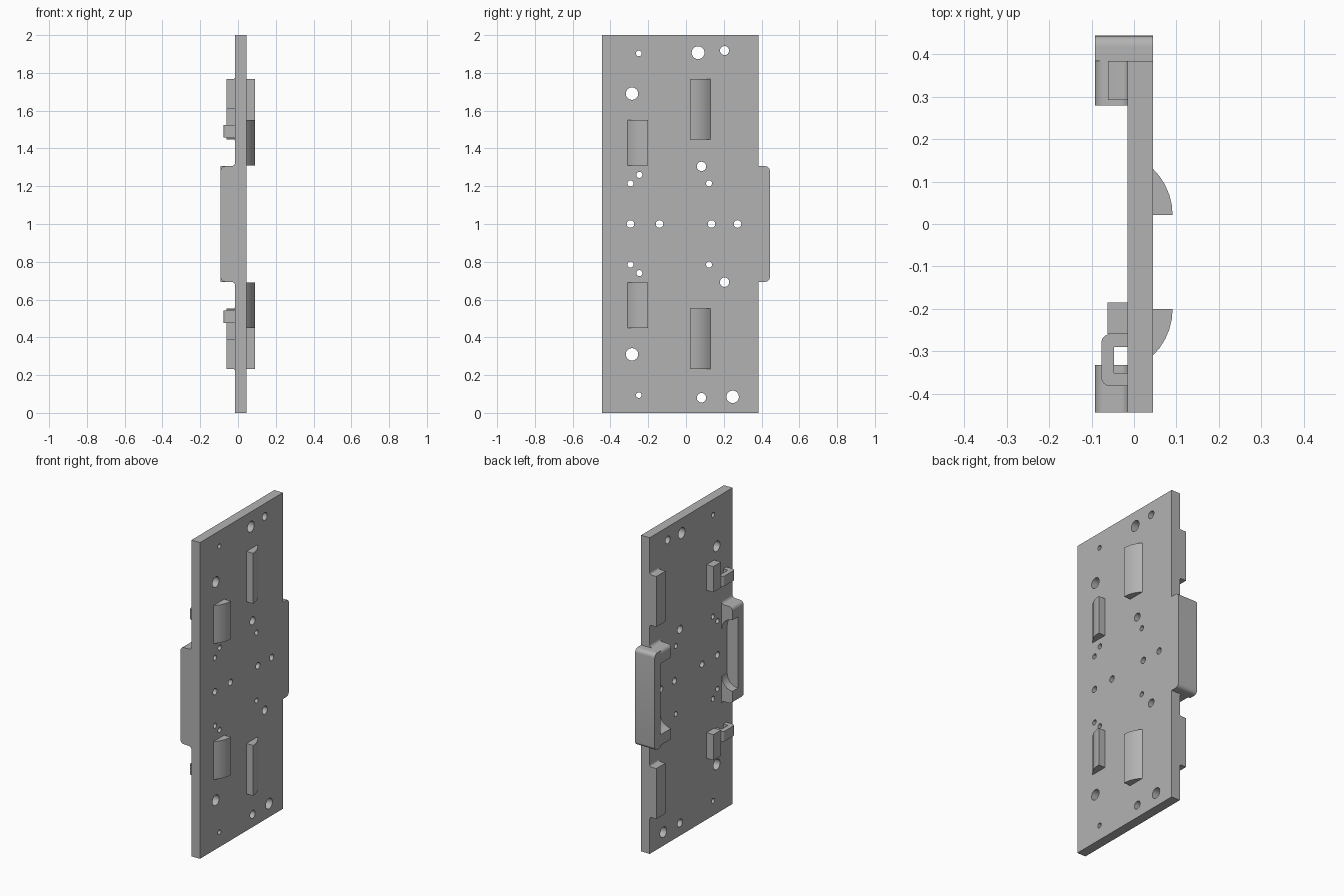
import bpy, bmesh, math
from mathutils import Matrix

cube = bpy.data.objects.get("Cube")
if cube:
    bpy.data.objects.remove(cube, do_unlink=True)

grey = bpy.data.materials.new("plain_grey")
grey.use_nodes = True
GREY = (0.45, 0.45, 0.45, 1)
grey.diffuse_color = GREY
grey.node_tree.nodes["Principled BSDF"].inputs["Base Color"].default_value = GREY

# Main levels: plate faces, plate edges and the outer face of the handles
BACK, FACE = -0.015, 0.045
Y0, Y1 = -0.444, 0.384
OUT = -0.092


def finish(bm, name):
    bmesh.ops.recalc_face_normals(bm, faces=bm.faces)
    mesh = bpy.data.meshes.new(name)
    bm.to_mesh(mesh)
    bm.free()
    mesh.materials.append(grey)
    ob = bpy.data.objects.new(name, mesh)
    bpy.context.collection.objects.link(ob)
    return ob


def smooth(ob):
    bpy.ops.object.select_all(action='DESELECT')
    ob.select_set(True)
    bpy.context.view_layer.objects.active = ob
    bpy.ops.object.shade_smooth_by_angle(angle=math.radians(30))


def extrude(name, profile, axis, lo, hi):
    """Extrude a 2D profile (its coordinates in x, y, z order) along an axis."""
    bm = bmesh.new()
    verts = []
    for p in profile:
        co = list(p)
        co.insert(axis, lo)
        verts.append(bm.verts.new(co))
    face = bm.faces.new(verts)
    side = bmesh.ops.extrude_face_region(bm, geom=[face])["geom"]
    shift = [0, 0, 0]
    shift[axis] = hi - lo
    bmesh.ops.translate(bm, vec=shift, verts=[v for v in side if isinstance(v, bmesh.types.BMVert)])
    ob = finish(bm, name)
    smooth(ob)
    return ob


def arc(cx, cy, r, a0, a1, n=6):
    return [(cx + r * math.cos(math.radians(a0 + (a1 - a0) * i / n)),
             cy + r * math.sin(math.radians(a0 + (a1 - a0) * i / n))) for i in range(n + 1)]


def rect(a0, a1, b0, b1):
    return [(a0, b0), (a1, b0), (a1, b1), (a0, b1)]


def flip(profile):
    """Mirror a profile in z about the middle of the plate."""
    return [(a, 2 - z) for a, z in reversed(profile)]


# Plate with drilled holes: y, z, radius
plate = extrude("plate", rect(Y0, Y1, 0, 2), 0, BACK, FACE)
holes = [(-.25, 1.903, .015), (.064, 1.907, .034), (.204, 1.918, .024), (-.286, 1.69, .033),
         (.082, 1.305, .025), (.204, .692, .025), (-.286, .31, .033), (-.25, .094, .015),
         (.082, .08, .025), (.247, .085, .033)]
holes += [(y, 1, .02) for y in (-.294, -.14, .135, .273)]
for y, off in ((-.247, .26), (-.294, .215), (.122, .215)):
    holes += [(y, 1 + off, .016), (y, 1 - off, .016)]
bm = bmesh.new()
for y, z, r in holes:
    bmesh.ops.create_cone(bm, cap_ends=True, segments=24, radius1=r, radius2=r, depth=0.2,
                          matrix=Matrix.Translation((0, y, z)) @ Matrix.Rotation(math.pi / 2, 4, 'Y'))
cutter = finish(bm, "hole_cutter")
cutter.hide_render = True
mod = plate.modifiers.new("holes", 'BOOLEAN')
mod.operation = 'DIFFERENCE'
mod.solver = 'EXACT'
mod.object = cutter
bpy.context.view_layer.objects.active = plate
bpy.ops.object.modifier_apply(modifier=mod.name)
bpy.data.objects.remove(cutter, do_unlink=True)
smooth(plate)

# Curved wedges on the outer face, thick at y = tall, running out at y = thin
R = 0.152
curve = arc(0.091 - R, 0, R, 0, 46.3, 5)
for label, tall, way, z0, z1 in (("front", -.201, -1, 1.31, 1.55), ("back", .021, 1, 1.448, 1.767)):
    prof = [(FACE, tall)] + [(x, tall + way * d) for x, d in curve]
    extrude(label + "_upper_wedge", prof, 2, z0, z1)
    extrude(label + "_lower_wedge", prof, 2, 2 - z1, 2 - z0)

# Handle sections in x and z: outer fillet and rounded corner, then a flared inner side
TOP, F, C, IN = 1.306, 0.02, 0.025, 0.075
outer = arc(BACK - F, TOP + F, F, 0, -90) + arc(OUT + C, TOP - C, C, 90, 180)
arm = outer + arc(OUT, 1.15, IN, 90, 0) + [(BACK, 1.15)]
full = outer + flip(outer)
for label, lo, hi in (("front", Y0, -.333), ("back", .28, Y1 + .001)):
    extrude(label + "_handle_upper_arm", arm, 1, lo, hi)
    extrude(label + "_handle_lower_arm", flip(arm), 1, lo, hi)
extrude("front_handle_wall", full, 1, Y0, -.387)

# Back handle wall wraps the plate edge
edge = arc(.444 - C, TOP - C, C, 0, 90)
extrude("back_handle_wall", edge + [(Y1, TOP), (Y1, 2 - TOP)] + flip(edge), 0, OUT, FACE)

# Edge strips with small fillets at both ends
S = 0.012
end = arc(BACK - S, 1.767 + S, S, 0, -90, 4) + [(-.061, 1.767)]
low = arc(BACK - S, 1.448 - S, S, 90, 0, 4)
strip = end + [(-.061, 1.448)] + low
extrude("upper_strip", strip, 1, .293, Y1)
extrude("lower_strip", flip(strip), 1, .293, Y1)

# Cable hooks with their posts
H, I = -.077, -.047
hook = ([(BACK, -.26)] + arc(H + .02, -.28, .02, 90, 180) + arc(H + .02, -.362, .02, 180, 270)
        + [(BACK, -.382), (BACK, -.352), (I, -.352), (I, -.29), (BACK, -.29)])
for label, sign in (("upper", 1), ("lower", -1)):
    def span(a, b):
        return sorted((1 + sign * a, 1 + sign * b))
    extrude(label + "_hook", hook, 2, *span(.459, .523))
    extrude(label + "_post", rect(-.062, BACK, -.26, -.185), 2, *span(.45, .613))
